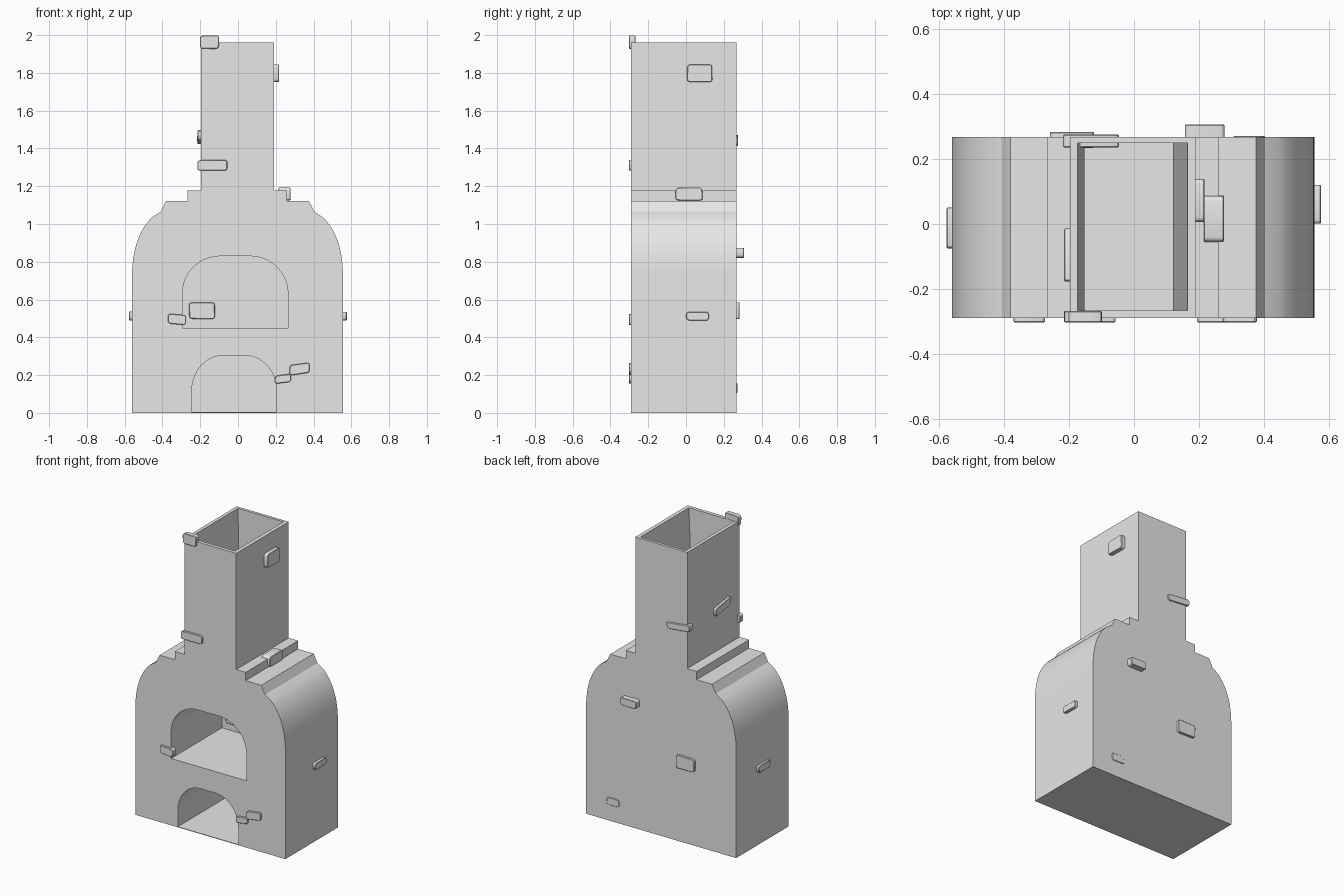
import bpy, bmesh, math, random
from mathutils import Matrix, Vector

random.seed(4)
if "Cube" in bpy.data.objects:
    bpy.data.objects.remove(bpy.data.objects["Cube"], do_unlink=True)

# One plain plaster colour
plaster = bpy.data.materials.new("plaster_grey")
plaster.use_nodes = True
GREY = (0.8, 0.8, 0.8, 1)
plaster.diffuse_color = GREY
plaster.node_tree.nodes["Principled BSDF"].inputs["Base Color"].default_value = GREY

FRONT, BACK = -0.29, 0.268
INNER_BACK = 0.25


def finish(name, bm):
    bmesh.ops.recalc_face_normals(bm, faces=bm.faces)
    mesh = bpy.data.meshes.new(name)
    bm.to_mesh(mesh)
    bm.free()
    mesh.materials.append(plaster)
    ob = bpy.data.objects.new(name, mesh)
    bpy.context.collection.objects.link(ob)
    return ob


def smooth(ob, degrees=30):
    bpy.ops.object.select_all(action='DESELECT')
    ob.select_set(True)
    bpy.context.view_layer.objects.active = ob
    bpy.ops.object.shade_smooth_by_angle(angle=math.radians(degrees))


def extrude_profile(name, points, y0, y1):
    """Prism along y from an (x, z) outline."""
    bm = bmesh.new()
    face = bm.faces.new([bm.verts.new((x, y0, z)) for x, z in points])
    moved = bmesh.ops.extrude_face_region(bm, geom=[face])["geom"]
    verts = [g for g in moved if isinstance(g, bmesh.types.BMVert)]
    bmesh.ops.translate(bm, verts=verts, vec=(0, y1 - y0, 0))
    return finish(name, bm)


def arch(left, right, bottom, top, rx, rz, steps=10):
    """Doorway outline with rounded upper corners."""
    pts = [(left, bottom), (right, bottom)]
    for cx, start in ((right - rx, 0), (left + rx, 90)):
        for i in range(steps + 1):
            a = math.radians(start + 90 * i / steps)
            pts.append((cx + rx * math.cos(a), top - rz + rz * math.sin(a)))
    return pts


# Half outline of the body: wall, rounded shoulder, steps, chimney
def half_outline(wall, stack):
    start, ctrl, end = Vector((wall, 0.72)), Vector((wall, 0.93)), Vector((wall - 0.105, 1.035))
    pts = [(wall, 0)]
    for i in range(13):
        t = i / 12
        pts.append(tuple(start * (1 - t) ** 2 + ctrl * 2 * t * (1 - t) + end * t * t))
    pts += [(wall - 0.152, 1.066), (wall - 0.18, 1.122), (stack + 0.07, 1.122),
            (stack + 0.07, 1.178), (stack, 1.178), (stack, 1.96)]
    return pts


right_half = half_outline(0.556, 0.19)
left_half = [(-x, z) for x, z in reversed(half_outline(0.561, 0.197))]
body = extrude_profile("oven_body", right_half + left_half, FRONT, BACK)

# Cutters: baking chamber, wood store and tapering flue
chamber = extrude_profile("chamber_cutter", arch(-0.295, 0.265, 0.45, 0.83, 0.2, 0.2), -0.4, INNER_BACK)
store = extrude_profile("store_cutter", arch(-0.245, 0.205, 0.004, 0.305, 0.17, 0.19), -0.4, INNER_BACK)

bm = bmesh.new()
rings = []
for x0, x1, z in ((-0.152, 0.12, 0.8), (-0.177, 0.17, 2.1)):
    rings.append([bm.verts.new((x, y, z)) for x, y in
                  ((x0, -0.266), (x1, -0.266), (x1, 0.249), (x0, 0.249))])
bm.faces.new(rings[0])
bm.faces.new(rings[1])
for i in range(4):
    j = (i + 1) % 4
    bm.faces.new((rings[0][i], rings[0][j], rings[1][j], rings[1][i]))
flue = finish("flue_cutter", bm)

bpy.context.view_layer.objects.active = body
for cutter in (chamber, store, flue):
    cutter.hide_render = True
    mod = body.modifiers.new(cutter.name, 'BOOLEAN')
    mod.operation = 'DIFFERENCE'
    mod.solver = 'EXACT'
    mod.object = cutter
    bpy.ops.object.modifier_apply(modifier=mod.name)
    bpy.data.objects.remove(cutter, do_unlink=True)
smooth(body)


# Worn exposed bricks: skewed blocks with rounded corners
def brick(name, xs, ys, zs, axis, slope=0.0):
    """axis is the direction the brick sticks out along; slope shears it upwards."""
    lo, hi = Vector((xs[0], ys[0], zs[0])), Vector((xs[1], ys[1], zs[1]))
    size, centre = hi - lo, (lo + hi) / 2
    along = 1 if axis == 0 else 0
    rise = slope * size[along]
    bm = bmesh.new()
    bmesh.ops.create_cube(bm, size=1)
    jitter = {}
    for v in bm.verts:
        key = (v.co[along] > 0, v.co.z > 0)
        if key not in jitter:
            jitter[key] = (random.uniform(0.9, 1), random.uniform(0.9, 1))
        a, b = jitter[key]
        v.co[along] *= a
        v.co.z = v.co.z * b * (size.z - abs(rise)) / size.z + v.co[along] * rise / size.z
    bmesh.ops.transform(bm, verts=bm.verts,
                        matrix=Matrix.Translation(centre) @ Matrix.Diagonal((*size, 1)))
    corners = [e for e in bm.edges
               if abs((e.verts[0].co - e.verts[1].co).normalized()[axis]) > 0.9]
    bmesh.ops.bevel(bm, geom=corners, offset=0.014, segments=3, profile=0.5, affect='EDGES')
    bmesh.ops.recalc_face_normals(bm, faces=bm.faces)
    rims = [e for e in bm.edges if e.calc_face_angle(0) > 1.2]
    bmesh.ops.bevel(bm, geom=rims, offset=0.003, segments=1, affect='EDGES')
    smooth(finish(name, bm))


OUT_FRONT = (-0.303, -0.268)
# Front bricks
brick("brick_chimney_rim", (-0.205, -0.098), OUT_FRONT, (1.925, 2.0), 1)
brick("brick_chimney_front", (-0.218, -0.05), OUT_FRONT, (1.28, 1.34), 1)
brick("brick_front_middle", (-0.372, -0.272), OUT_FRONT, (0.463, 0.528), 1, -0.1)
brick("brick_front_low_outer", (0.272, 0.382), OUT_FRONT, (0.195, 0.27), 1, 0.15)
brick("brick_front_low_inner", (0.193, 0.282), OUT_FRONT, (0.153, 0.208), 1, 0.12)
# Back bricks
brick("brick_chimney_back", (-0.222, -0.043), (0.236, 0.276), (1.41, 1.475), 1, -0.1)
brick("brick_back_upper", (0.152, 0.28), (0.25, 0.307), (0.82, 0.875), 1)
brick("brick_back_middle", (-0.262, -0.118), (0.235, 0.284), (0.495, 0.587), 1)
brick("brick_back_low", (0.305, 0.405), (0.24, 0.272), (0.105, 0.16), 1)
# Side bricks
brick("brick_chimney_right", (0.165, 0.217), (0.0, 0.14), (1.75, 1.845), 0)
brick("brick_chimney_left", (-0.215, -0.165), (-0.18, -0.01), (1.42, 1.5), 0, -0.15)
brick("brick_wall_right", (0.53, 0.576), (-0.003, 0.125), (0.488, 0.537), 0)
brick("brick_wall_left", (-0.578, -0.53), (-0.078, 0.052), (0.488, 0.537), 0)
brick("brick_shoulder_step", (0.215, 0.277), (-0.062, 0.092), (1.122, 1.195), 0)
